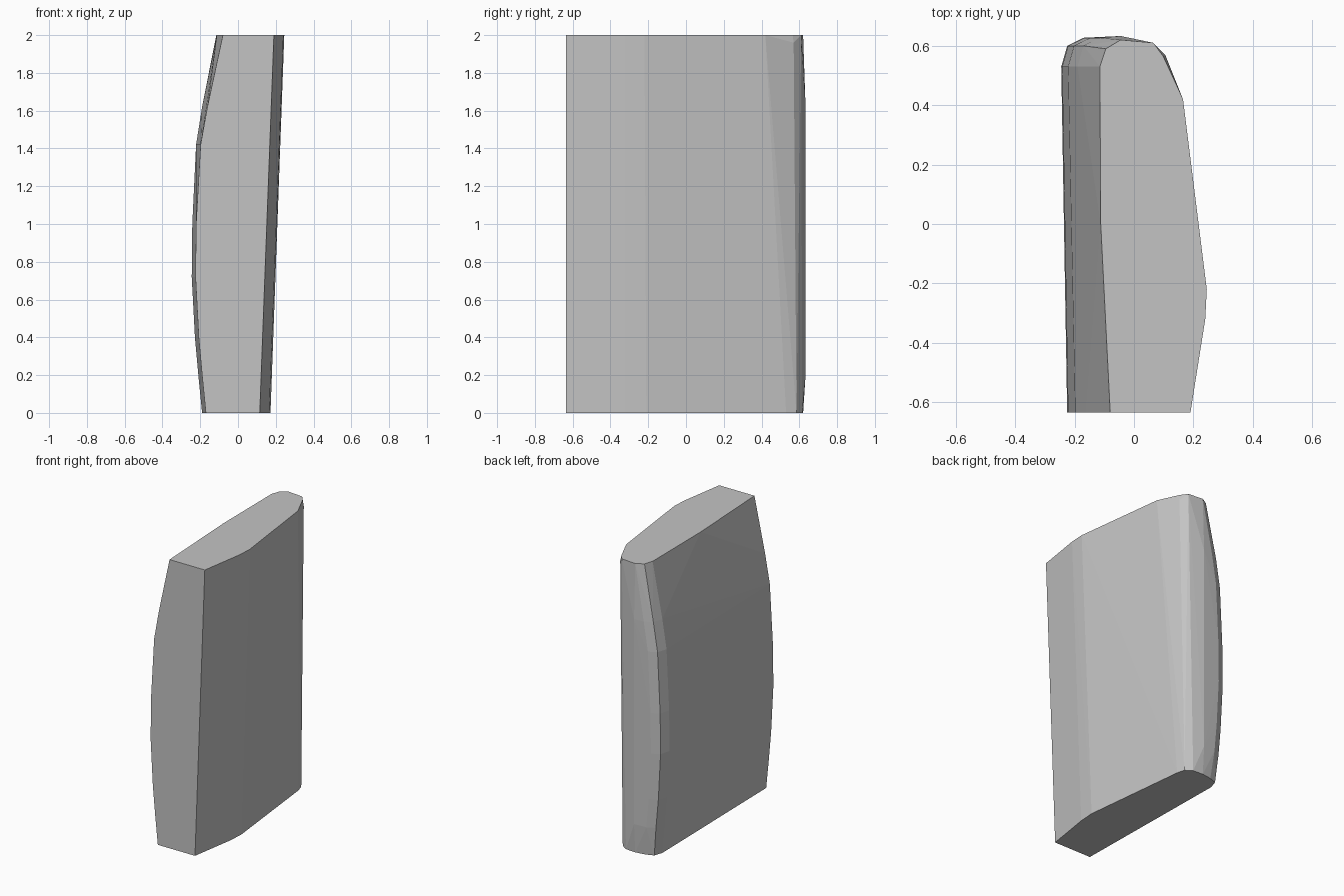
import bpy, bmesh

if "Cube" in bpy.data.objects:
    bpy.data.objects.remove(bpy.data.objects["Cube"])

grey = bpy.data.materials.new("plain grey")
grey.diffuse_color = (0.55, 0.55, 0.55, 1)
grey.use_nodes = True
grey.node_tree.nodes["Principled BSDF"].inputs["Base Color"].default_value = grey.diffuse_color

# Bowed left side: height, x at the front edge, x at the rear edge
LEFT = [(0, -0.17, -0.19), (0.2, -0.19, -0.21), (0.4, -0.208, -0.228),
        (0.72, -0.225, -0.245), (1.0, -0.222, -0.242), (1.42, -0.198, -0.222),
        (1.62, -0.162, -0.19), (2.0, -0.08, -0.115)]
# Straight leaning right side: (x, y) at the bottom and at the top
RIGHT = [((0.115, -0.635), (0.19, -0.635)), ((0.165, -0.32), (0.24, -0.32)),
         ((0.172, -0.21), (0.245, -0.22)), ((0.09, 0.53), (0.165, 0.42)),
         ((0.075, 0.585), (0.098, 0.565)), ((0.03, 0.615), (0.065, 0.61))]

pts = []
for (xb, yb), (xt, yt) in RIGHT:
    pts += [(xb, yb, 0), (xt, yt, 2)]
pts.append((0.105, 0.57, 1.96))

# Left side and rounded rear corner follow the bow
for z, front, rear in LEFT:
    end = z in (0, 2.0)
    pts += [(front, -0.635, z), (rear, 0.53, z), (rear + 0.02, 0.59 if end else 0.6, z),
            (rear + 0.075, 0.61 if end else 0.627, z),
            (-0.045, 0.62 if end else 0.633, z)]
    if z == 2.0:
        pts.append((-0.112, 0.0, z))

# Convex slab through all section points
bm = bmesh.new()
for p in pts:
    bm.verts.new(p)
res = bmesh.ops.convex_hull(bm, input=bm.verts[:])
loose = [v for v in bm.verts if not v.link_faces]
bmesh.ops.delete(bm, geom=loose, context='VERTS')
bmesh.ops.dissolve_limit(bm, angle_limit=0.005, verts=bm.verts[:], edges=bm.edges[:])
bmesh.ops.recalc_face_normals(bm, faces=bm.faces[:])
mesh = bpy.data.meshes.new("curved_slab")
bm.to_mesh(mesh)
bm.free()
mesh.materials.append(grey)
slab = bpy.data.objects.new("curved_slab", mesh)
bpy.context.collection.objects.link(slab)
